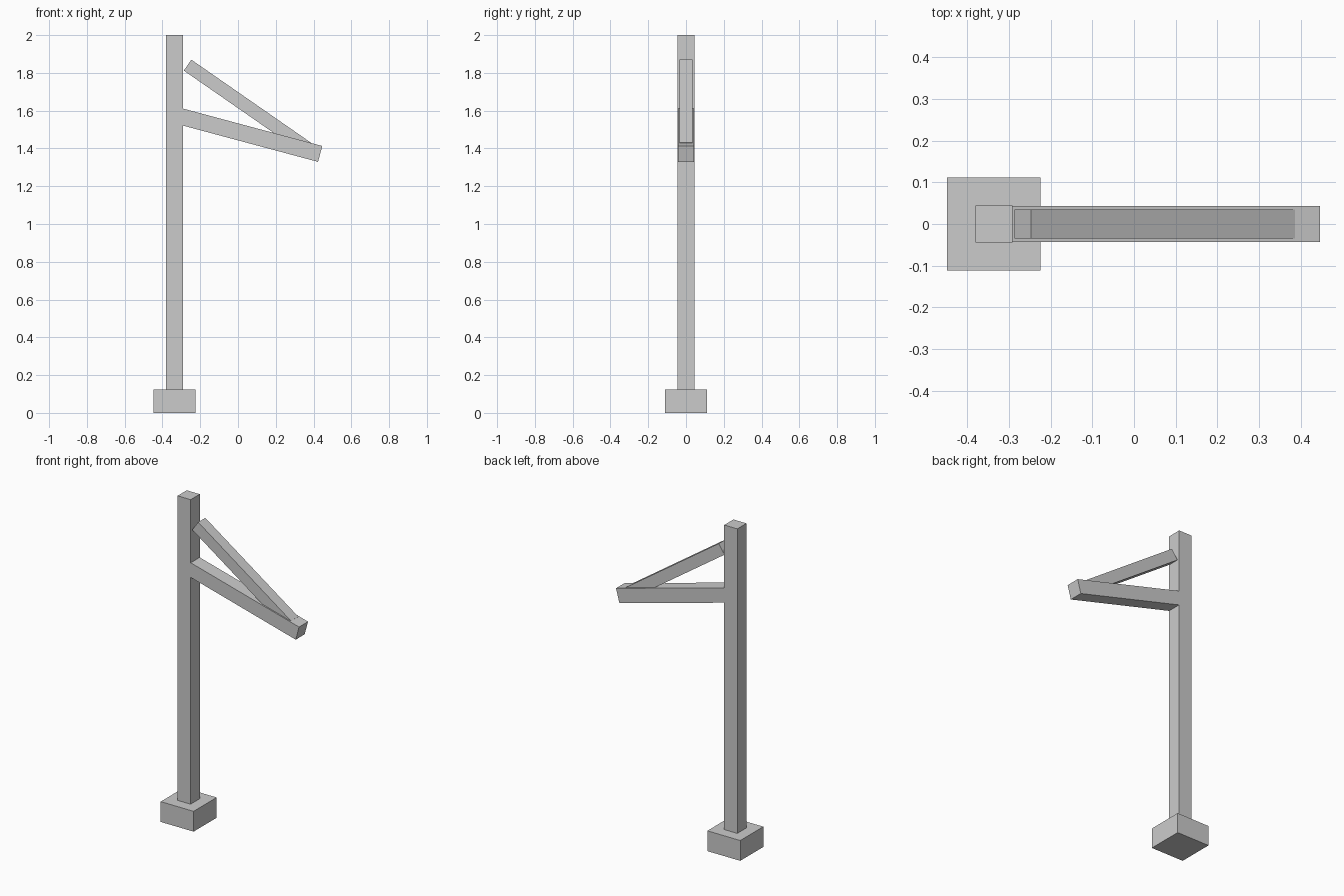
import bpy, math
from mathutils import Vector

cube = bpy.data.objects.get("Cube")
if cube:
    bpy.data.objects.remove(cube, do_unlink=True)

grey = bpy.data.materials.new("light_grey")
grey.use_nodes = True
grey.diffuse_color = (0.6, 0.6, 0.6, 1)
grey.node_tree.nodes["Principled BSDF"].inputs["Base Color"].default_value = (0.6, 0.6, 0.6, 1)


def beam(name, start, end, width):
    """Square beam between two points (x, z) in the plane y = 0."""
    a, b = Vector((start[0], 0, start[1])), Vector((end[0], 0, end[1]))
    span = b - a
    bpy.ops.mesh.primitive_cube_add(size=1, location=(a + b) / 2)
    ob = bpy.context.object
    ob.name = name
    ob.scale = (width, width, span.length)
    ob.rotation_euler.y = math.atan2(span.x, span.z)
    bpy.ops.object.transform_apply(location=False, rotation=True, scale=True)
    ob.data.materials.append(grey)
    return ob


# Footing and upright
beam("base_block", (-0.336, 0), (-0.336, 0.125), 0.224)
beam("post", (-0.336, 0.125), (-0.336, 2), 0.089)

# Sloping arm, rooted inside the post
beam("arm", (-0.336, 1.578), (0.435, 1.371), 0.087)

# Brace, free at the top and sunk into the arm at the bottom
beam("brace", (-0.267, 1.841), (0.366, 1.402), 0.07)
